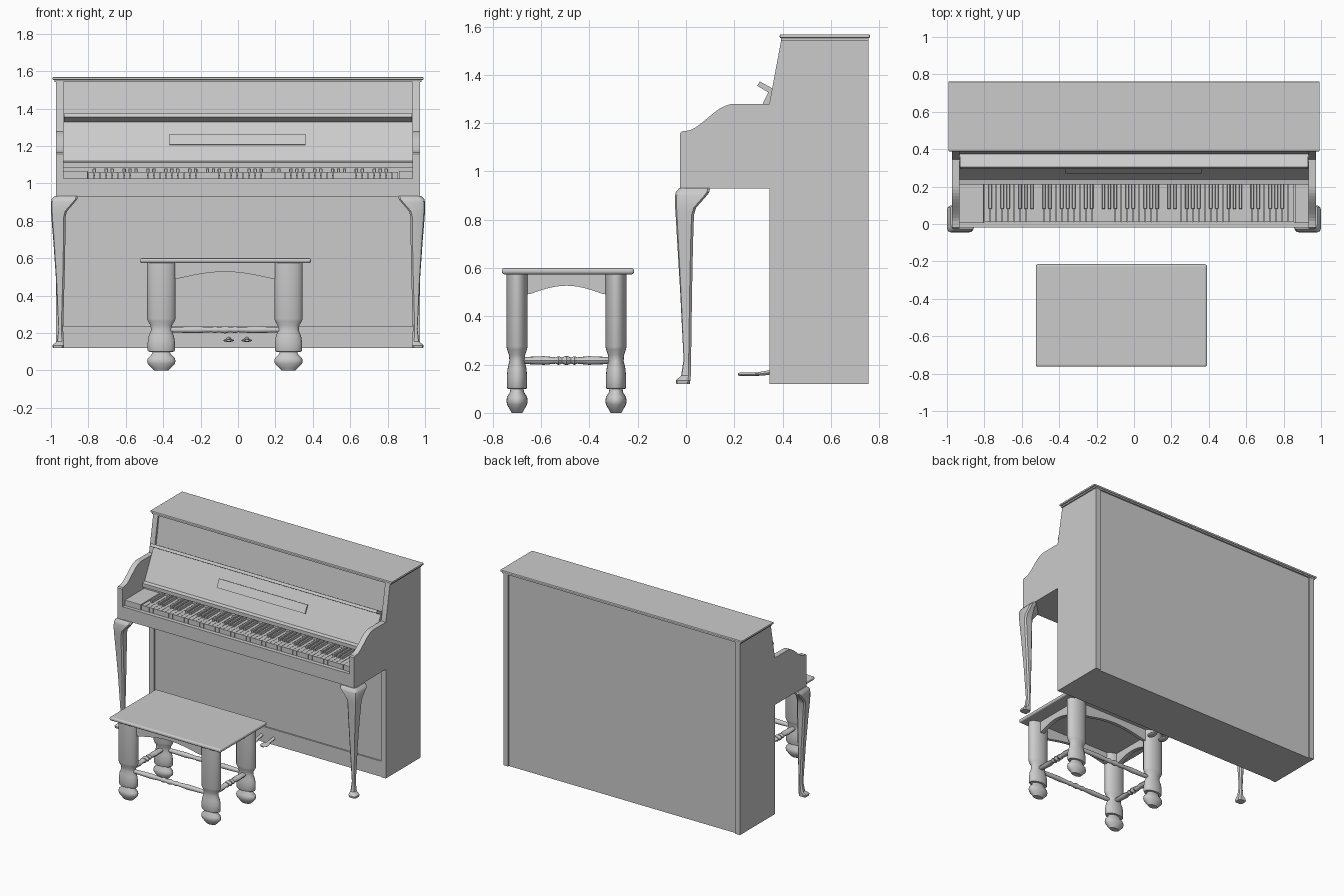
import bpy, bmesh
from math import sin, cos, pi


def finish(bm, name, bevel=0, segments=2, smooth=False):
    bmesh.ops.recalc_face_normals(bm, faces=bm.faces)
    me = bpy.data.meshes.new(name)
    bm.to_mesh(me)
    bm.free()
    ob = bpy.data.objects.new(name, me)
    bpy.context.collection.objects.link(ob)
    if bevel:
        m = ob.modifiers.new("Bevel", 'BEVEL')
        m.width, m.segments = bevel, segments
    if smooth:
        bpy.ops.object.select_all(action='DESELECT')
        ob.select_set(True)
        bpy.context.view_layer.objects.active = ob
        bpy.ops.object.shade_smooth_by_angle(angle=0.6)
    return ob


def loft(name, rings, smooth=True, **kw):
    bm = bmesh.new()
    vs = [[bm.verts.new(p) for p in r] for r in rings]
    n = len(rings[0])
    for a, b in zip(vs, vs[1:]):
        for i in range(n):
            j = (i + 1) % n
            bm.faces.new((a[i], a[j], b[j], b[i]))
    bm.faces.new(vs[0])
    bm.faces.new(vs[-1])
    return finish(bm, name, smooth=smooth, **kw)


def prism(name, poly, a, b, axis='X', smooth=False, **kw):
    # poly is (y, z) when extruded along X, (x, z) when extruded along Y
    put = (lambda p, t: (t, p[0], p[1])) if axis == 'X' else (lambda p, t: (p[0], t, p[1]))
    return loft(name, [[put(p, t) for p in poly] for t in (a, b)], smooth=smooth, **kw)


def add_box(bm, x0, x1, y0, y1, z0, z1):
    v = bmesh.ops.create_cube(bm, size=1)['verts']
    for p in v:
        p.co = ((x0, x1)[p.co.x > 0], (y0, y1)[p.co.y > 0], (z0, z1)[p.co.z > 0])


def box(name, *dims, **kw):
    bm = bmesh.new()
    add_box(bm, *dims)
    return finish(bm, name, **kw)


# --- Piano case: side panels with curved arms ---
arm = [(-0.025, 0.93), (-0.025, 1.158), (-0.018, 1.166)]
for i in range(13):                      # S-curve of the arm top
    t = i / 12
    arm.append((0.0 + 0.2 * t, 1.168 + 0.112 * (0.5 - 0.5 * cos(pi * t ** 0.9))))
side = arm + [(0.345, 1.28), (0.395, 1.548), (0.755, 1.548), (0.755, 0.12),
              (0.345, 0.12), (0.345, 0.93)]
for s in (-1, 1):
    prism("side_panel", side, s * 0.933, s * 0.972)

prism("case_body", [(0.36, 0.12), (0.745, 0.12), (0.745, 1.548), (0.408, 1.548),
                    (0.372, 1.33), (0.36, 1.0)], -0.934, 0.934)
box("plinth", -0.934, 0.934, 0.35, 0.37, 0.12, 0.235)
box("lid_molding", -0.982, 0.982, 0.393, 0.757, 1.543, 1.556)
box("lid", -0.993, 0.993, 0.388, 0.762, 1.553, 1.568, bevel=0.005)

# --- Keyboard ---
box("key_bed", -0.934, 0.934, -0.015, 0.37, 0.93, 1.01)
box("key_slip", -0.934, 0.934, -0.02, 0.01, 0.93, 1.025)
box("left_key_block", -0.934, -0.803, 0.005, 0.24, 1.0, 1.066, bevel=0.003)
box("right_key_block", 0.86, 0.934, 0.005, 0.24, 1.0, 1.066, bevel=0.003)
x0, kw = -0.80, 1.656 / 52
bm = bmesh.new()
for i in range(52):
    add_box(bm, x0 + i * kw + 0.001, x0 + (i + 1) * kw - 0.001, 0.012, 0.24, 1.005, 1.06)
finish(bm, "white_keys")
bm = bmesh.new()
for i in range(51):
    if i % 7 not in (1, 4):              # no black key at B-C and E-F
        c = x0 + (i + 1) * kw
        add_box(bm, c - 0.009, c + 0.009, 0.08, 0.24, 1.04, 1.08)
finish(bm, "black_keys", bevel=0.003, segments=1)

# --- Fallboard, tilted rail and music plate ---
prism("fallboard", [(0.21, 1.085), (0.21, 1.112), (0.237, 1.118), (0.345, 1.335),
                    (0.38, 1.335), (0.38, 1.01), (0.23, 1.01), (0.23, 1.085)], -0.934, 0.934)
prism("music_rail", [(0.295, 1.355), (0.306, 1.373), (0.378, 1.333), (0.367, 1.312)],
      -0.93, 0.93)
prism("music_plate", [(0.270, 1.208), (0.299, 1.264), (0.312, 1.258), (0.283, 1.202)],
      -0.365, 0.36)


# --- Cabriole front legs: z, outer x, inner x, front y, back y, inner-back chamfer ---
sections = [(0.12, .99, .932, -.04, .016, .012), (0.134, .992, .93, -.042, .018, .012),
            (0.155, .968, .931, -.02, .02, .01), (0.22, .96, .935, -.01, .021, .007),
            (0.5, .974, .927, -.024, .025, .012), (0.7, .988, .923, -.036, .029, .015),
            (0.82, .998, .922, -.043, .033, .018), (0.85, 1.0, .915, -.045, .042, .03),
            (0.90, 1.0, .872, -.045, .086, .09), (0.915, .996, .86, -.042, .097, .1),
            (0.931, .98, .856, -.028, .1, .1)]
for s in (-1, 1):
    rings = []
    for z, o, i, f, b, c in sections:
        d, e = 0.25 * (o - i) if o - i < 0.09 else 0.022, 0.01
        pts = [(o - d, f), (o - d * 0.3, f + d * 0.3), (o, f + d), (o, b - e), (o - e, b),
               (min(i + c, o - e - .003), b), (i, max(b - c, f + e + .003)), (i, f + e), (i + e, f)]
        rings.append([(s * x, y, z) for x, y in pts])
    loft("front_leg", rings)

# --- Pedals: y, half width, centre z ---
for cx in (-0.05, 0.047):
    loft("pedal", [[(cx + w * cos(a * pi / 6), y, z + h * sin(a * pi / 6)) for a in range(12)]
                   for y, w, z, h in [(.37, .012, .172, .01), (.33, .012, .165, .009),
                                      (.29, .014, .16, .007), (.265, .026, .16, .008),
                                      (.24, .029, .16, .008), (.225, .024, .16, .007),
                                      (.215, .012, .16, .005)]])

# --- Stool ---
box("stool_seat", -0.525, 0.39, -0.763, -0.215, 0.574, 0.6, bevel=0.011, segments=4)
LX, LY = (-0.41, 0.27), (-0.70, -0.29)
leg = [(0, .5), (.012, .66), (.035, .95), (.05, 1), (.065, .95), (.085, .68), (.098, .62),
       (.1, .9), (.108, .96), (.15, .96), (.185, .88), (.215, .72), (.24, .76), (.262, .93),
       (.275, 1), (.58, 1)]
for x in LX:
    for y in LY:                         # turned legs, oval in plan
        loft("stool_leg", [[(x + .076 * r * cos(k * pi / 12), y + .044 * r * sin(k * pi / 12), z)
                            for k in range(24)] for z, r in leg])


def arch(a, b):
    m = 0.08 * (b - a)
    curve = [(a + m + (b - a - 2 * m) * k / 12, 0.492 + 0.035 * sin(pi * k / 12))
             for k in range(13)]
    return [(a, 0.578), (a, 0.49)] + curve + [(b, 0.49), (b, 0.578)]


# spindle profile along its length: fraction, radius
spin = [(0, .012), (.06, .015), (.25, .018), (.38, .013), (.41, .018), (.45, .013),
        (.5, .02), (.55, .013), (.59, .018), (.62, .013), (.75, .018), (.94, .015), (1, .012)]
circle = [(cos(k * pi / 6), sin(k * pi / 6)) for k in range(12)]
for y in LY:
    prism("stool_long_apron", arch(-0.36, 0.22), y - 0.012, y + 0.012, axis='Y')
    loft("stool_long_stretcher", [[(-0.37 + 0.6 * t, y + r * c, 0.217 + r * d)
                                   for c, d in circle] for t, r in spin])
for x in LX:
    prism("stool_short_apron", arch(-0.675, -0.315), x - 0.015, x + 0.015)
    loft("stool_short_stretcher", [[(x + 1.4 * r * c, -0.68 + 0.37 * t, 0.217 + r * d)
                                    for c, d in circle] for t, r in spin])
